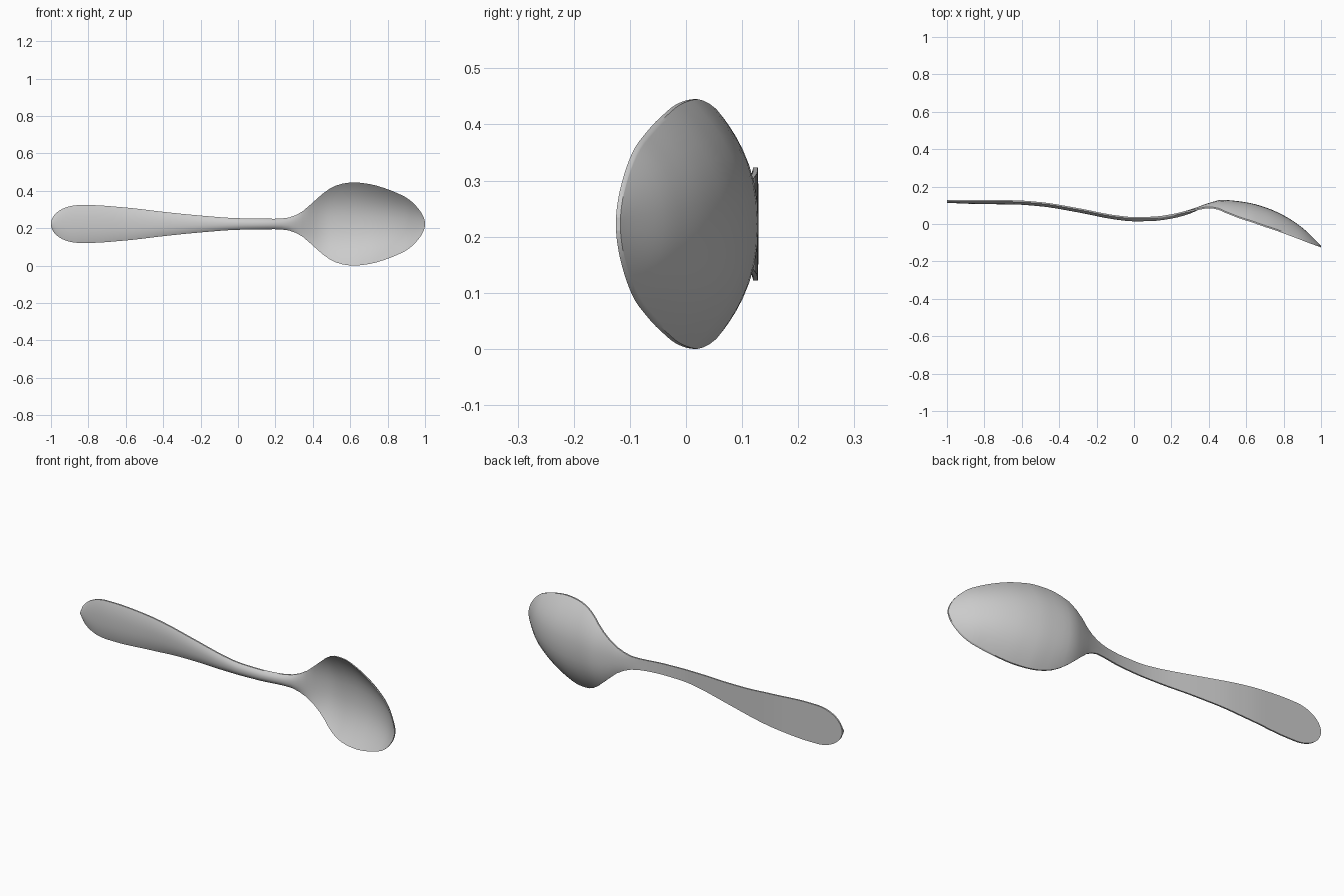
import bpy, bmesh
from math import sin, cos, pi, sqrt, radians

cube = bpy.data.objects.get("Cube")
if cube:
    bpy.data.objects.remove(cube)

CENTRE_Z = 0.2225
STATIONS = 80
ACROSS = 16
EDGE = 0.008

# Profiles along the spoon, from handle end to bowl tip, as (x, value)
HALF_WIDTH = [(-1, .1), (-.8, .101), (-.6, .088), (-.4, .065), (-.2, .045),
              (0, .031), (.2, .028), (.27, .034), (.33, .058), (.4, .115),
              (.45, .16), (.5, .194), (.55, .214), (.62, .2225), (.7, .214),
              (.8, .186), (.9, .143), (1, .1)]
BACK_LINE = [(-1, .129), (-.65, .127), (-.5, .117), (-.3, .085), (-.1, .047),
             (0, .037), (.1, .039), (.2, .052), (.3, .077), (.4, .112),
             (.47, .129), (.6, .116), (.7, .09), (.8, .046), (.9, -.02), (1, -.117)]
BOWL_DEPTH = [(-1, 0), (.25, 0), (.35, .01), (.4, .02), (.5, .065), (.6, .09),
              (.7, .098), (.8, .088), (.9, .06), (1, 0)]
THICKNESS = [(-1, .016), (-.8, .022), (.25, .023), (.45, .01), (1, .008)]


def sample(points, x):
    """Smooth curve through the points, flat at peaks so it never overshoots."""
    def slope(i):
        if i in (0, len(points) - 1):
            j = max(i, 1)
            return (points[j][1] - points[j-1][1]) / (points[j][0] - points[j-1][0])
        (xa, ya), (xb, yb), (xc, yc) = points[i-1:i+2]
        before, after = (yb - ya) / (xb - xa), (yc - yb) / (xc - xb)
        return 2 * before * after / (before + after) if before * after > 0 else 0

    i = 0
    while i < len(points) - 2 and x > points[i+1][0]:
        i += 1
    (xa, ya), (xb, yb) = points[i], points[i+1]
    h = xb - xa
    u = (x - xa) / h
    ease = u * u * (3 - 2 * u)
    return (ya + (yb - ya) * ease + h * u * (1 - u) ** 2 * slope(i)
            - h * u * u * (1 - u) * slope(i+1))


def rounded_end(distance, radius):
    d = max(0, 1 - distance / radius)
    return sqrt(max(0, 1 - d * d))


def cross_section(x):
    """Closed outline: curved back one way, hollow or crowned front the other."""
    width = sample(HALF_WIDTH, x)
    width *= rounded_end(x + 1, .15) * rounded_end(1 - x, .12)
    width = max(width, .012)
    back = sample(BACK_LINE, x)
    rim = back - sample(BOWL_DEPTH, x)
    front = back - sample(THICKNESS, x)
    ts = [sin(pi * (k / ACROSS - .5)) for k in range(ACROSS + 1)]

    def row(edge, middle):
        return [(x, edge + (middle - edge) * (1 - abs(t) ** 2.3),
                 CENTRE_Z + width * t) for t in ts]
    return row(rim, back) + row(rim - EDGE, front)[::-1]


# Spoon lofted in one piece, with stations gathered at the two ends
bm = bmesh.new()
rings = [[bm.verts.new(p) for p in cross_section(-cos(pi * i / STATIONS))]
         for i in range(STATIONS + 1)]
for a, b in zip(rings, rings[1:]):
    for k in range(len(a)):
        n = (k + 1) % len(a)
        bm.faces.new((a[k], a[n], b[n], b[k]))

# End caps
for ring in (rings[0], rings[-1]):
    for k in range(ACROSS):
        bm.faces.new((ring[k], ring[k+1], ring[-k-2], ring[-k-1]))
bmesh.ops.recalc_face_normals(bm, faces=bm.faces)

mesh = bpy.data.meshes.new("spoon")
bm.to_mesh(mesh)
bm.free()
spoon = bpy.data.objects.new("spoon", mesh)
bpy.context.collection.objects.link(spoon)

# Smooth surfaces with a crisp rim
bpy.ops.object.select_all(action='DESELECT')
spoon.select_set(True)
bpy.context.view_layer.objects.active = spoon
bpy.ops.object.shade_smooth_by_angle(angle=radians(40))
